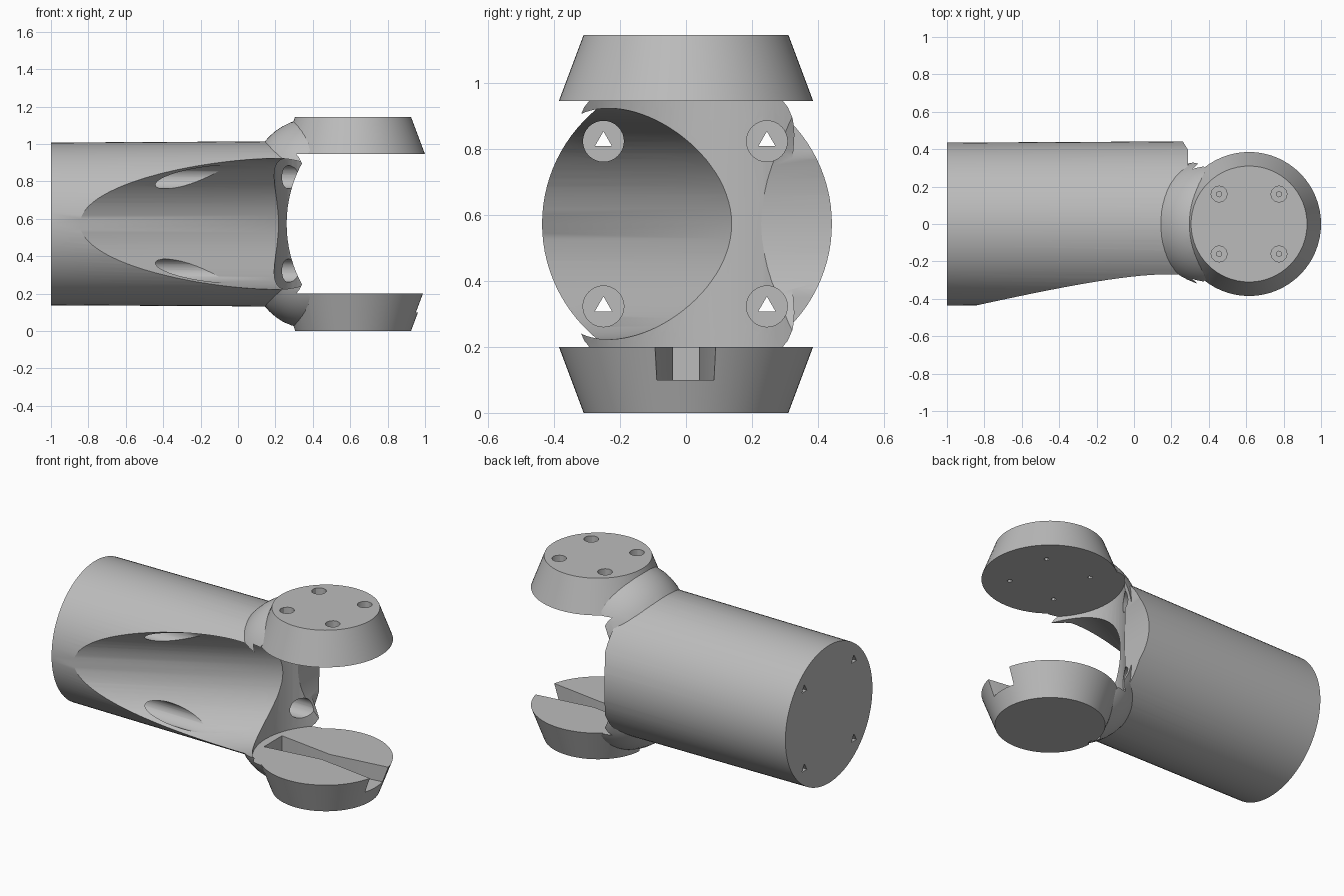
import bpy, math
from mathutils import Vector

if "Cube" in bpy.data.objects:
    bpy.data.objects.remove(bpy.data.objects["Cube"], do_unlink=True)

MID = 0.5725          # height of the barrel axis
PIVOT = 0.615         # x of the hinge axis
TOP = 2 * MID

grey = bpy.data.materials.new("plain grey")
grey.use_nodes = True
grey.diffuse_color = (0.5, 0.5, 0.5, 1)
grey.node_tree.nodes["Principled BSDF"].inputs["Base Color"].default_value = (0.5, 0.5, 0.5, 1)


def rod(name, a, b, r1, r2=None, sides=64):
    """Round bar or cone from point a to point b."""
    a, b = Vector(a), Vector(b)
    bpy.ops.mesh.primitive_cone_add(vertices=sides, radius1=r1, radius2=r1 if r2 is None else r2,
                                    depth=(b - a).length, location=(a + b) / 2,
                                    rotation=(b - a).to_track_quat('Z', 'Y').to_euler())
    bpy.context.object.name = name
    return bpy.context.object


def combine(target, tool, operation):
    """Apply a boolean and drop the tool."""
    mod = target.modifiers.new("combine", 'BOOLEAN')
    mod.operation, mod.solver, mod.object = operation, 'EXACT', tool
    bpy.context.view_layer.objects.active = target
    bpy.ops.object.modifier_apply(modifier=mod.name)
    bpy.data.objects.remove(tool, do_unlink=True)


def cut(target, tool):
    combine(target, tool, 'DIFFERENCE')


# Barrel
bracket = rod("hinge_bracket", (-1, 0, MID), (0.29, 0, MID), 0.435, 0.442, 96)

# Rounded necks above and below
for side in (-1, 1):
    bpy.ops.mesh.primitive_uv_sphere_add(segments=48, ring_count=24, radius=0.345,
                                         location=(0.41, 0, MID + side * 0.2225))
    combine(bracket, bpy.context.object, 'UNION')

# Swing clearance between the discs, slanted scoop, and shallow hollow in the end
cut(bracket, rod("clearance", (PIVOT, 0, 0.2), (PIVOT, 0, TOP - 0.2), 0.422))
slope = math.radians(28.4)
way = Vector((math.cos(slope), math.sin(slope), 0))
mouth = Vector((0.29, -0.22, MID))
cut(bracket, rod("scoop", mouth - way * 2, mouth + way, 0.35, sides=96))
cut(bracket, rod("end_hollow", (0.94, -1, MID), (0.94, 1, MID), 0.68, sides=96))

# Tapered hinge discs
for side in (-1, 1):
    disc = rod("disc", (PIVOT, 0, MID + side * (MID - 0.2)), (PIVOT, 0, MID + side * MID), 0.385, 0.31)
    combine(bracket, disc, 'UNION')

# Long bolt holes through the barrel
for y in (-0.25, 0.245):
    for z in (MID - 0.25, MID + 0.25):
        cut(bracket, rod("bolt_recess", (-0.75, y, z), (0.5, y, z), 0.062, sides=32))
        cut(bracket, rod("bolt_hole", (-1.1, y, z), (-0.7, y, z), 0.03, sides=3))

# Screw holes through the upper disc
for x in (PIVOT - 0.16, PIVOT + 0.16):
    for y in (-0.16, 0.16):
        cut(bracket, rod("screw_recess", (x, y, TOP - 0.1), (x, y, TOP + 0.1), 0.043, sides=12))
        cut(bracket, rod("screw_hole", (x, y, 0.9), (x, y, TOP), 0.015, sides=6))

# Slot in the lower disc, narrow at the middle and wide at both ends
outline = [(-0.37, -0.09), (0, -0.04), (0.45, -0.105), (0.45, 0.1), (0, 0.04), (-0.37, 0.09)]
count = len(outline)
verts = [(PIVOT + x, y, z) for z in (0.1, 0.3) for x, y in outline]
faces = [tuple(reversed(range(count))), tuple(range(count, 2 * count))]
faces += [(i, (i + 1) % count, (i + 1) % count + count, i + count) for i in range(count)]
mesh = bpy.data.meshes.new("slot")
mesh.from_pydata(verts, [], faces)
slot = bpy.data.objects.new("slot", mesh)
bpy.context.collection.objects.link(slot)
cut(bracket, slot)

# Cable hole under the lower neck
cut(bracket, rod("cable_hole", (0.29, 0, -0.1), (0.29, 0, 0.15), 0.035, sides=16))

# Finish
bracket.data.materials.clear()
bracket.data.materials.append(grey)
for face in bracket.data.polygons:
    face.material_index = 0
bpy.ops.object.select_all(action='DESELECT')
bracket.select_set(True)
bpy.context.view_layer.objects.active = bracket
bpy.ops.object.shade_smooth_by_angle(angle=math.radians(30))
